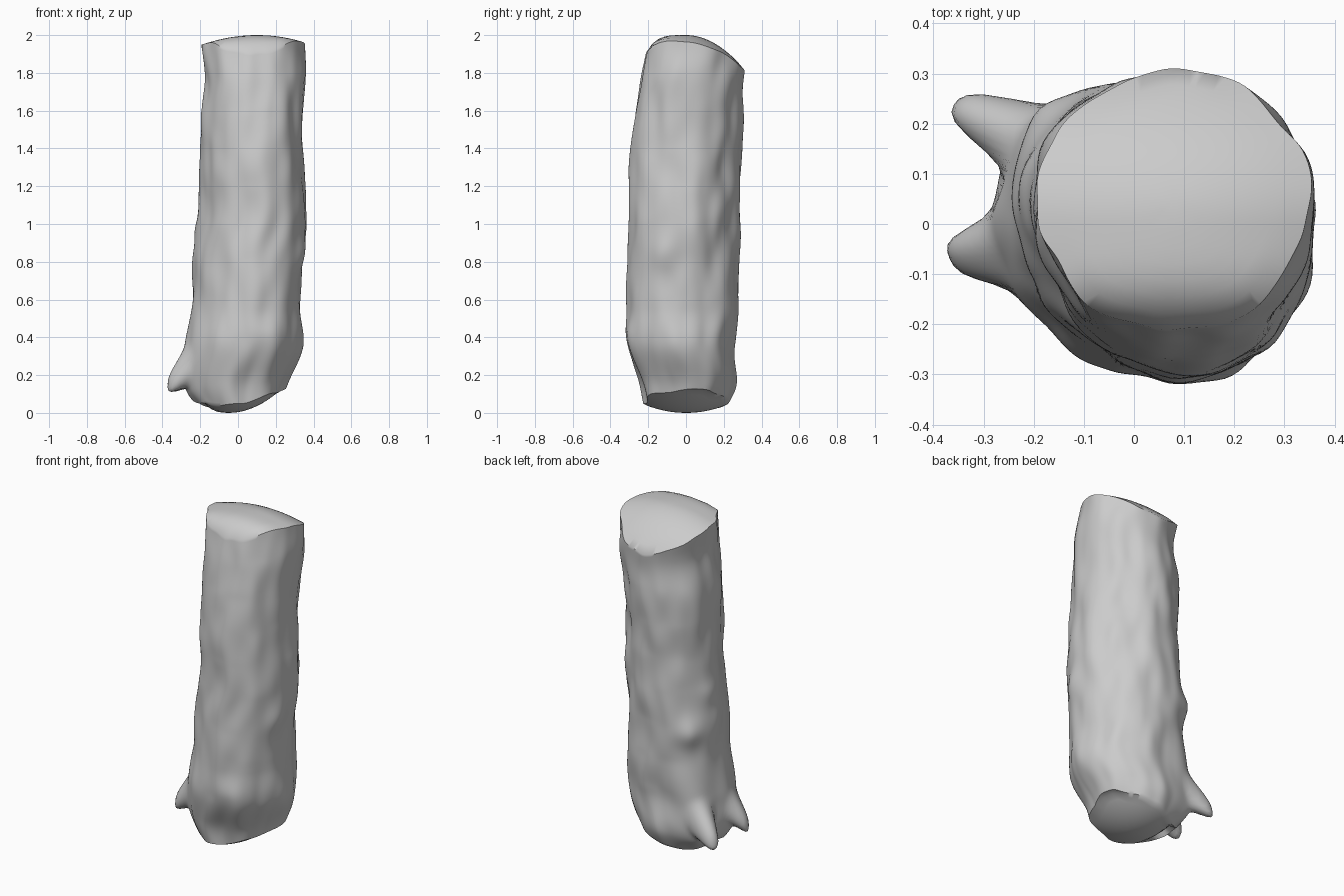
import bpy, bmesh, math
from mathutils import Vector, noise

if "Cube" in bpy.data.objects:
    bpy.data.objects.remove(bpy.data.objects["Cube"], do_unlink=True)

SEGS, ROWS, CAP_RINGS = 120, 120, 8

# Trunk outline: height, x min, x max, y min, y max
OUTLINE = [
    (0.00, -.17, .21, -.21, .19), (0.15, -.235, .26, -.24, .26),
    (0.35, -.235, .34, -.31, .255), (0.55, -.23, .335, -.31, .28),
    (0.82, -.235, .345, -.30, .28), (1.05, -.20, .36, -.29, .285),
    (1.30, -.19, .34, -.285, .29), (1.55, -.20, .345, -.27, .30),
    (1.75, -.18, .36, -.25, .305), (1.92, -.20, .35, -.215, .315),
    (2.00, -.20, .345, -.205, .315),
]
# Knots in the bark: angle in degrees, height, bulge
KNOTS = [(135, .75, .03), (165, .97, .02), (-20, .84, .015), (-75, .42, .01)]


def outline(z):
    """Smooth curve through the outline rows."""
    z = min(max(z, 0), 2)
    last = len(OUTLINE) - 1
    i = next(k for k in range(last) if z <= OUTLINE[k + 1][0])
    a, b, c, d = (OUTLINE[min(max(k, 0), last)] for k in range(i - 1, i + 3))
    step = c[0] - b[0]
    t = (z - b[0]) / step
    values = []
    for p, q, r, s in zip(a[1:], b[1:], c[1:], d[1:]):
        m0 = (r - p) / (c[0] - a[0]) * step
        m1 = (s - q) / (d[0] - b[0]) * step
        values.append(q + t * (m0 + t * (3 * (r - q) - 2 * m0 - m1
                                         + t * (2 * (q - r) + m0 + m1))))
    return values


def bark(angle, z):
    """Point on the trunk wall."""
    x0, x1, y0, y1 = outline(z)
    c, s = math.cos(angle), math.sin(angle)
    bump = .018 * noise.noise(Vector((c * 1.8, s * 1.8, z * 2)))
    bump += .012 * noise.noise(Vector((c * 3, s * 3, z * 5 + 7)))
    # The middle of the trunk is slightly flattened along one diagonal
    bump -= .018 * math.sin(2 * angle) * math.exp(-((z - 1) / .6) ** 4)
    for deg, kz, size in KNOTS:
        turn = math.remainder(angle - math.radians(deg), math.tau)
        bump += size * math.exp(-(turn / .25) ** 2 - ((z - kz) / .08) ** 2)
    return Vector(((x0 + x1) / 2 + c * ((x1 - x0) / 2 + bump),
                   (y0 + y1) / 2 + s * ((y1 - y0) / 2 + bump), z))


def top_height(x, y):
    drop = 1.9 * y * y if y > 0 else 45 * y ** 4
    return 2 - drop - .6 * (x - .1) ** 2


def bottom_height(x, y):
    return 1.6 * (x + .05) ** 2 + .9 * y * y + 4 * max(0, -x - .1) ** 2


# Branch stubs: root on the trunk, tip
STUBS = [(bark(math.radians(140), .29), Vector((-.355, .24, .15))),
         (bark(math.radians(188), .29), Vector((-.367, -.068, .15)))]


def pull_stubs(p):
    """Draw the wall out into the blunt drooping branch stubs."""
    move = Vector()
    for root, tip in STUBS:
        d = p - root
        d.z *= .7
        fall = .6 * math.exp(-(d.length / .06) ** 4)
        d.z *= .7
        fall += .4 * math.exp(-(d.length / .11) ** 2)
        move += (tip - root) * fall
    return p + move


bm = bmesh.new()


def bridge(lower, upper):
    for i in range(SEGS):
        j = (i + 1) % SEGS
        bm.faces.new((lower[i], lower[j], upper[j], upper[i]))


def cap(rim, height, flip):
    """Close an end with a gently domed cut face."""
    mid = sum((v.co for v in rim), Vector()) / SEGS
    ring = rim
    for k in range(1, CAP_RINGS):
        inner = []
        for v in rim:
            p = v.co.lerp(mid, k / CAP_RINGS)
            p.z = height(p.x, p.y)
            inner.append(bm.verts.new(p))
        bridge(inner, ring) if flip else bridge(ring, inner)
        ring = inner
    centre = bm.verts.new((mid.x, mid.y, height(mid.x, mid.y)))
    for i in range(SEGS):
        a, b = ring[i], ring[(i + 1) % SEGS]
        bm.faces.new((b, a, centre) if flip else (a, b, centre))


# Trunk wall, running between the two sloping cuts
rings = [[] for _ in range(ROWS + 1)]
for i in range(SEGS):
    angle = math.tau * i / SEGS
    low, high = bark(angle, .07), bark(angle, 1.9)
    z0, z1 = bottom_height(low.x, low.y), top_height(high.x, high.y)
    for r in range(ROWS + 1):
        p = bark(angle, z0 + (z1 - z0) * r / ROWS)
        rings[r].append(bm.verts.new(pull_stubs(p)))
for lower, upper in zip(rings, rings[1:]):
    bridge(lower, upper)

# Cut ends
cap(rings[-1], top_height, False)
cap(rings[0], bottom_height, True)
bmesh.ops.recalc_face_normals(bm, faces=bm.faces)

mesh = bpy.data.meshes.new("log_trunk")
bm.to_mesh(mesh)
bm.free()
trunk = bpy.data.objects.new("log_trunk", mesh)
bpy.context.collection.objects.link(trunk)

# Plain grey material
grey = bpy.data.materials.new("plain_grey")
grey.use_nodes = True
colour = (.6, .6, .6, 1)
grey.diffuse_color = colour
for node in grey.node_tree.nodes:
    if node.type == 'BSDF_PRINCIPLED':
        node.inputs["Base Color"].default_value = colour
mesh.materials.append(grey)

# Smooth bark with crisp cut rims
bpy.ops.object.select_all(action='DESELECT')
trunk.select_set(True)
bpy.context.view_layer.objects.active = trunk
bpy.ops.object.shade_smooth_by_angle(angle=math.radians(45))
